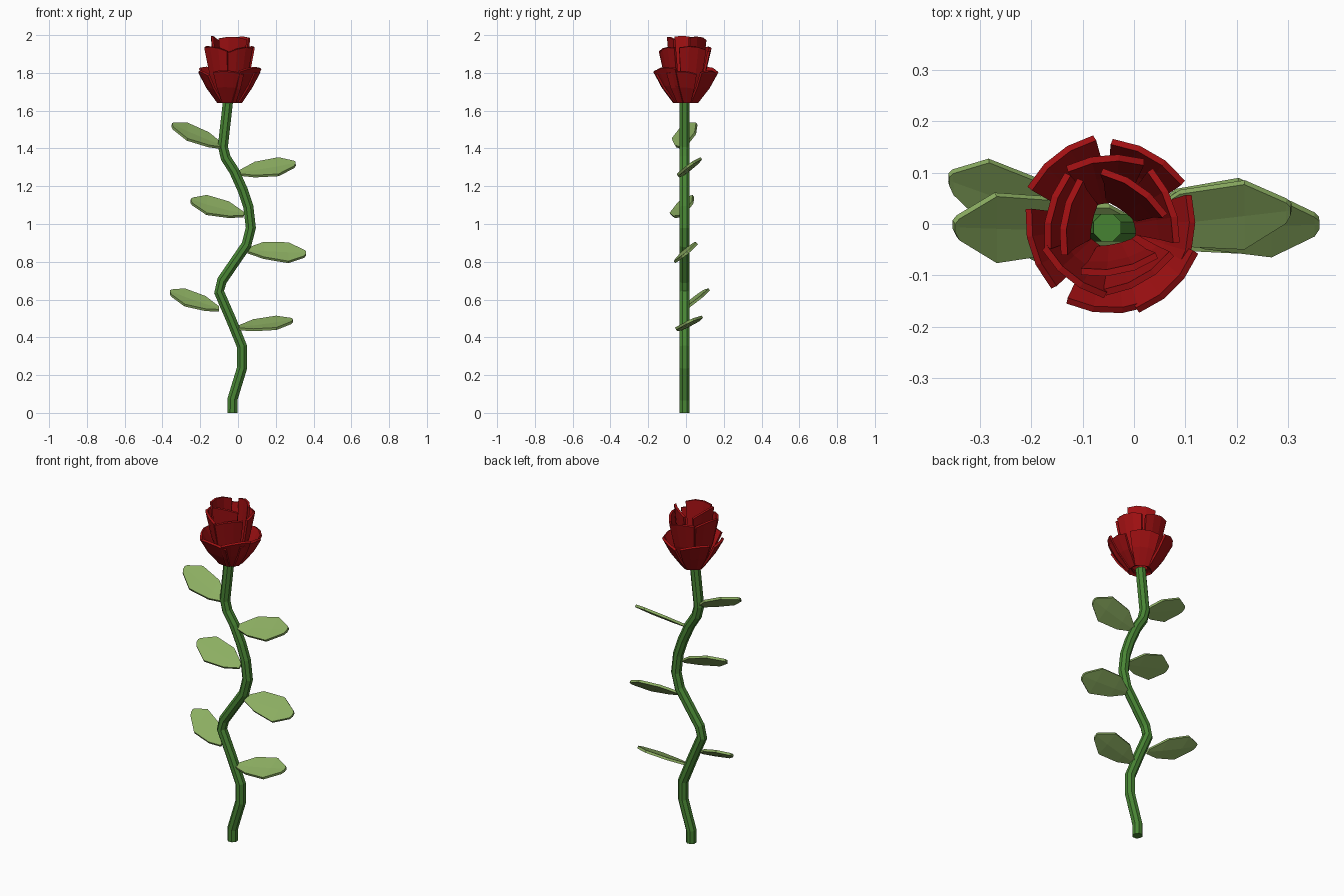
import bpy, bmesh, math, random
from mathutils import Vector

if "Cube" in bpy.data.objects:
    bpy.data.objects.remove(bpy.data.objects["Cube"])

random.seed(4)


def material(name, rgb):
    m = bpy.data.materials.new(name)
    m.diffuse_color = (*rgb, 1)
    m.use_nodes = True
    m.node_tree.nodes["Principled BSDF"].inputs["Base Color"].default_value = m.diffuse_color
    return m


STEM = material("stem green", (0.065, 0.235, 0.034))
LEAF = material("leaf green", (0.26, 0.42, 0.12))
RED = material("petal red", (0.35, 0.005, 0.006))


def make_object(name, bm, mat, thickness=0):
    bmesh.ops.recalc_face_normals(bm, faces=bm.faces)
    mesh = bpy.data.meshes.new(name)
    bm.to_mesh(mesh)
    bm.free()
    mesh.materials.append(mat)
    ob = bpy.data.objects.new(name, mesh)
    bpy.context.collection.objects.link(ob)
    if thickness:
        mod = ob.modifiers.new("thickness", "SOLIDIFY")
        mod.thickness = thickness
        mod.offset = 0
    return ob


def skin(bm, rows, closed=False):
    """Bridge rows of points with quads."""
    rows = [[bm.verts.new(p) for p in row] for row in rows]
    n = len(rows[0])
    for a, b in zip(rows, rows[1:]):
        for i in range(n if closed else n - 1):
            j = (i + 1) % n
            bm.faces.new((a[i], a[j], b[j], b[i]))
    return rows


# Winding stem: eight-sided rings square to the path
path = [(-.03, 0), (-.03, .07), (.022, .24), (.022, .35), (-.035, .49),
        (-.1, .64), (-.085, .70), (.045, .89), (.068, .98), (.055, 1.09),
        (.025, 1.18), (-.02, 1.28), (-.065, 1.35), (-.08, 1.41), (-.052, 1.66)]
pts = [Vector((x, -.007, z)) for x, z in path]
rings = []
for i, p in enumerate(pts):
    t = (pts[min(i + 1, len(pts) - 1)] - pts[max(i - 1, 0)]).normalized()
    side = Vector((t.z, 0, -t.x))
    rings.append([p + .029 * (math.cos(a) * side + math.sin(a) * Vector((0, 1, 0)))
                  for a in [math.tau * (k + .5) / 8 for k in range(8)]])
bm = bmesh.new()
rings = skin(bm, rings, closed=True)
bm.faces.new(rings[0])
bm.faces.new(rings[-1])
make_object("stem", bm, STEM)


# Leaves: (base, tip, tilt in degrees)
leaves = [((-.08, -.012, 1.41), (-.35, -.003, 1.525), 33),
          ((.005, -.005, 1.27), (.305, .03, 1.32), 35),
          ((.03, -.02, 1.05), (-.25, -.02, 1.125), 38),
          ((.05, -.005, .86), (.36, .003, .845), 40),
          ((-.10, -.005, .55), (-.36, .088, .64), 33),
          ((.0, -.01, .45), (.29, .03, .49), 24)]
# Outline: fraction along, back half width, front half width
outline = [(0, .015, .015), (.28, .07, .055), (.7, .075, .08), (.97, .02, .03), (1, .008, .012)]
for k, (base, tip, tilt) in enumerate(leaves):
    base, tip = Vector(base), Vector(tip)
    across = Vector((0, math.cos(math.radians(tilt)), math.sin(math.radians(tilt))))
    bm = bmesh.new()
    rows = []
    for u, back, front in outline:
        mid = base.lerp(tip, u)
        crease = mid - Vector((0, 0, .006 * math.sin(math.pi * u)))
        rows.append([mid - across * front, crease, mid + across * back])
    skin(bm, rows)
    make_object(f"leaf_{k + 1}", bm, LEAF, .014)


# Petals: curved plates flaring out from the top of the stem
def petal(name, angle, z0, z1, r0, r1, w0, w1, slant):
    a = math.radians(angle)
    out = Vector((math.cos(a), math.sin(a), 0))
    tan = Vector((-out.y, out.x, 0))
    rows = []
    for f, bulge in ((0, 0), (.5, .008), (1, 0)):
        r = r0 + (r1 - r0) * f + bulge
        w = w0 + (w1 - w0) * min(1, f * 1.2)
        row = []
        for s in (-1, -.35, .35, 1):
            z = z0 + (z1 - z0) * f + f * (slant * s - .012 * s * s)
            row.append(Vector((-.045, -.003, z)) + out * (r - 2.6 * (s * w) ** 2)
                       + tan * (s * w))
        rows.append(row)
    bm = bmesh.new()
    skin(bm, rows)
    make_object(name, bm, RED, .013)


rings = [("outer", (60, 352, 315, 268, 198, 128), 1.645, 1.82, .055, .165, .036, .08),
         ("middle", (20, 95, 165, 232, 300), 1.65, 1.935, .05, .128, .036, .075),
         ("inner", (55, 168, 282), 1.66, 1.985, .043, .09, .036, .075)]
for label, angles, z0, z1, r0, r1, w0, w1 in rings:
    for k, angle in enumerate(angles):
        petal(f"{label}_petal_{k + 1}", angle, z0, z1 + random.uniform(-.015, .01),
              r0, r1 + random.uniform(-.008, .008), w0, w1, random.uniform(-.015, .015))
